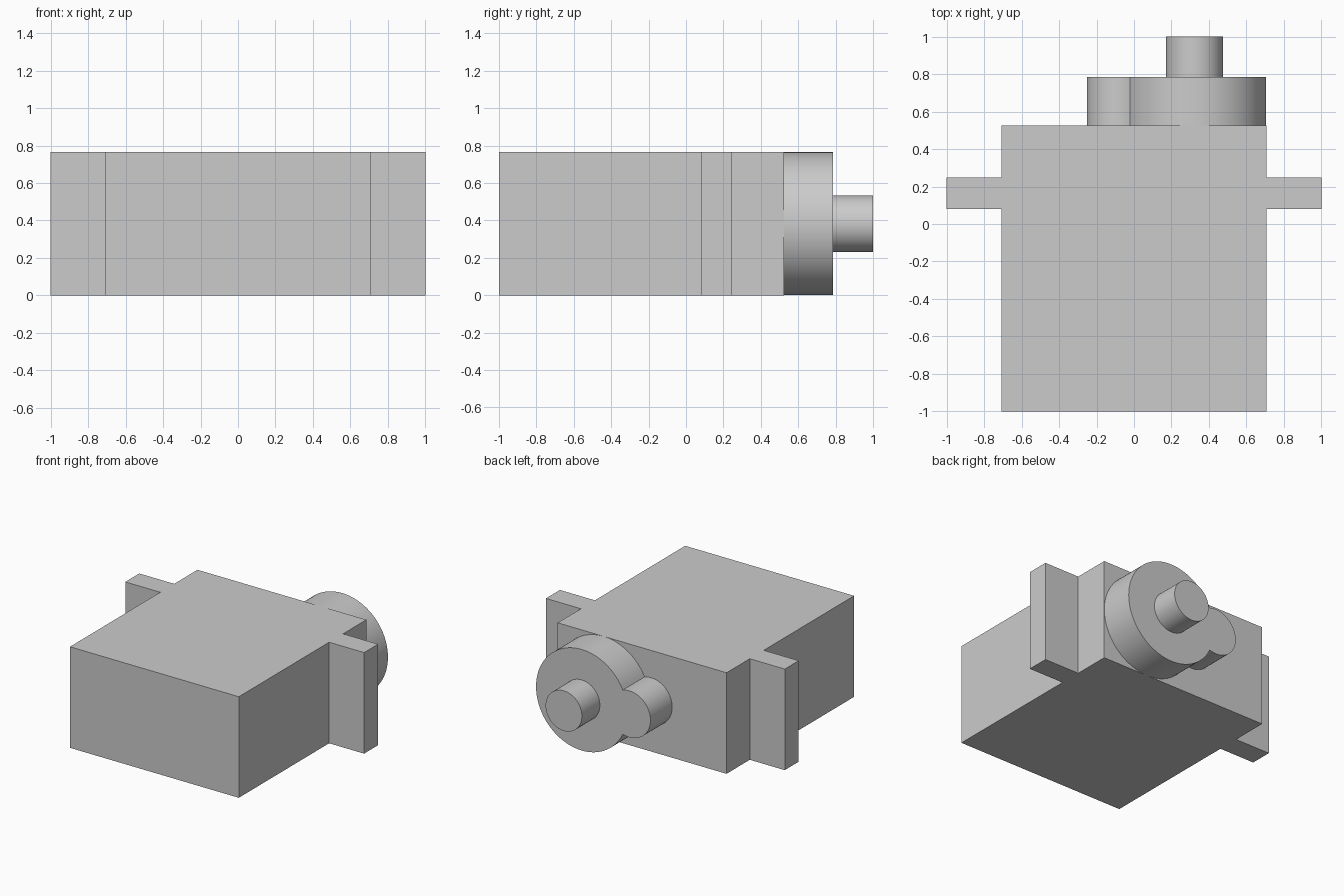
import bpy, bmesh
from math import acos, atan2, cos, sin, pi, radians, hypot
from mathutils import Vector

cube = bpy.data.objects.get("Cube")
if cube:
    bpy.data.objects.remove(cube, do_unlink=True)

# Single grey material
GREY = (0.6, 0.6, 0.6, 1.0)
grey = bpy.data.materials.new("plain grey")
grey.diffuse_color = GREY
grey.use_nodes = True
grey.node_tree.nodes["Principled BSDF"].inputs["Base Color"].default_value = GREY

HEIGHT = 0.765
MID = HEIGHT / 2
BODY_BACK, DISC_BACK, SHAFT_END = 0.525, 0.785, 1.0


def prism(name, points, sweep):
    """Extrude a closed outline along a vector."""
    bm = bmesh.new()
    base = bm.faces.new([bm.verts.new(p) for p in points])
    cap = bmesh.ops.extrude_face_region(bm, geom=[base], use_keep_orig=True)
    moved = [v for v in cap["geom"] if isinstance(v, bmesh.types.BMVert)]
    bmesh.ops.translate(bm, verts=moved, vec=Vector(sweep))
    bmesh.ops.recalc_face_normals(bm, faces=bm.faces)
    mesh = bpy.data.meshes.new(name)
    bm.to_mesh(mesh)
    bm.free()
    mesh.materials.append(grey)
    obj = bpy.data.objects.new(name, mesh)
    bpy.context.collection.objects.link(obj)
    return obj


def arc(cx, radius, start, end, steps, y):
    """Points of an arc in the xz plane, at mid height."""
    angles = [start + (end - start) * i / steps for i in range(steps + 1)]
    return [(cx + radius * cos(a), y, MID + radius * sin(a)) for a in angles]


def smooth(obj):
    bpy.ops.object.select_all(action="DESELECT")
    obj.select_set(True)
    bpy.context.view_layer.objects.active = obj
    bpy.ops.object.shade_smooth_by_angle(angle=radians(30))


# Body with a mounting tab on each side, as one mirrored outline
half = [(0.707, -1), (0.707, 0.08), (1, 0.08), (1, 0.247), (0.707, 0.247), (0.707, BODY_BACK)]
outline = half + [(-x, y) for x, y in reversed(half)]
prism("motor_body", [(x, y, 0) for x, y in outline], (0, 0, HEIGHT))

# Gear housing: a large disc merged with a small one
big_x, big_r = 0.3235, 0.3825
small_x, small_r = -0.076, 0.176
gap = big_x - small_x
along = (gap**2 + big_r**2 - small_r**2) / (2 * gap)
cross = (big_r**2 - along**2) ** 0.5
big_a = pi - acos(along / big_r)
small_a = atan2(cross, gap - along)
housing = arc(big_x, big_r, -big_a, big_a, 80, BODY_BACK)
housing += arc(small_x, small_r, small_a, 2 * pi - small_a, 48, BODY_BACK)[1:-1]
smooth(prism("gear_housing", housing, (0, DISC_BACK - BODY_BACK, 0)))

# Output shaft
shaft = arc(big_x, 0.152, 0, 2 * pi, 64, DISC_BACK)[:-1]
smooth(prism("output_shaft", shaft, (0, SHAFT_END - DISC_BACK, 0)))
